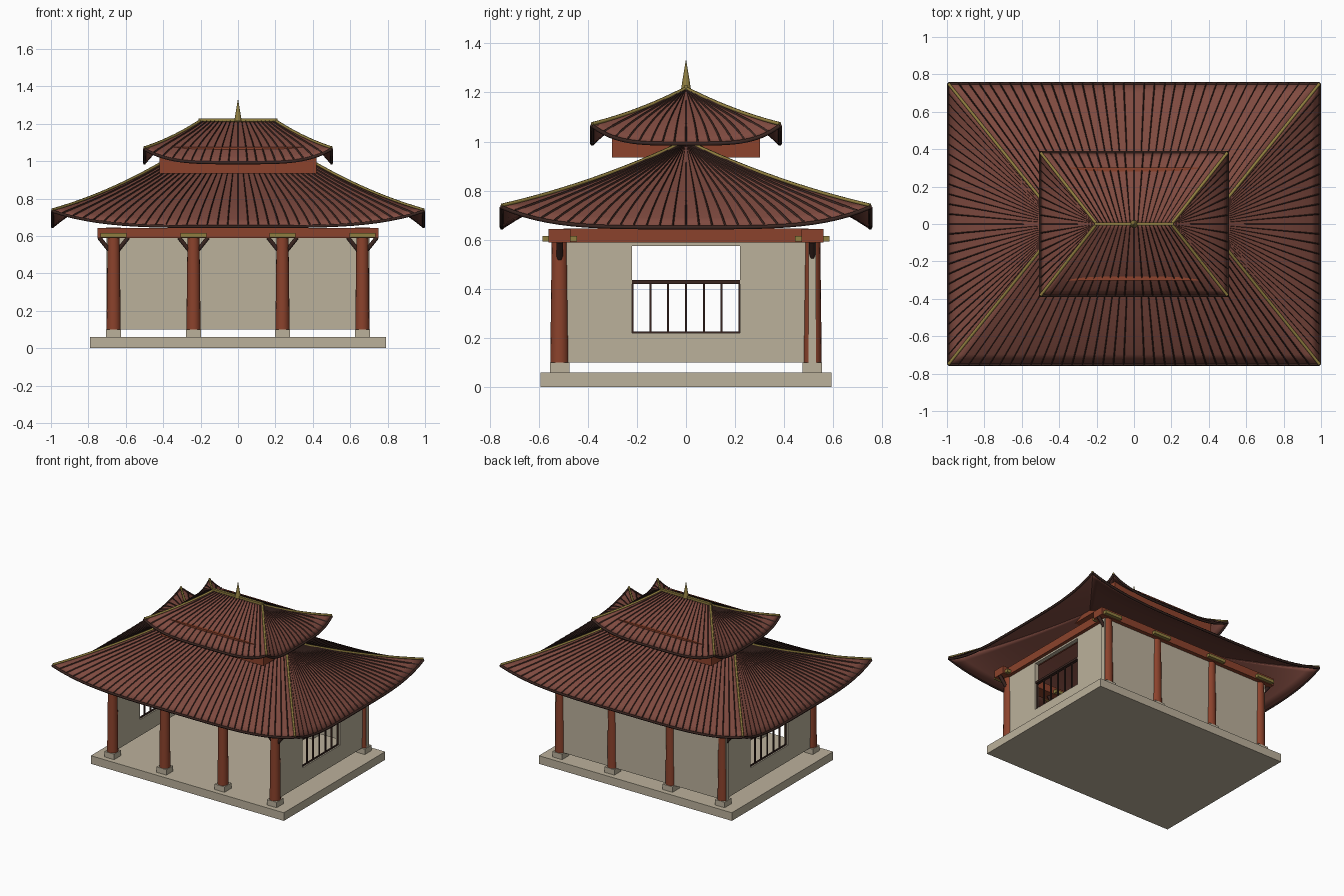
import bpy, bmesh
from math import radians
from mathutils import Vector

cube = bpy.data.objects.get("Cube")
if cube:
    bpy.data.objects.remove(cube)


def material(name, r, g, b):
    m = bpy.data.materials.new(name)
    m.use_nodes = True
    m.diffuse_color = (r, g, b, 1)
    m.node_tree.nodes["Principled BSDF"].inputs["Base Color"].default_value = (r, g, b, 1)
    return m


STONE = material("pale stone", 0.50, 0.44, 0.33)
TILE = material("roof tile", 0.21, 0.068, 0.05)
RED = material("red timber", 0.26, 0.055, 0.025)
DARK = material("dark timber", 0.04, 0.018, 0.014)
GOLD = material("dull gold", 0.28, 0.21, 0.05)


def finish(name, bm, mat):
    me = bpy.data.meshes.new(name)
    bm.to_mesh(me)
    bm.free()
    me.materials.append(mat)
    ob = bpy.data.objects.new(name, me)
    bpy.context.collection.objects.link(ob)
    return ob


def box(name, mat, x, y, z):
    """Box given by its (low, high) range on each axis."""
    bm = bmesh.new()
    bmesh.ops.create_cube(bm, size=1)
    for v in bm.verts:
        for i, (lo, hi) in enumerate((x, y, z)):
            v.co[i] = lo if v.co[i] < 0 else hi
    return finish(name, bm, mat)


def around(c, half):
    return (c - half, c + half)


def cone(name, mat, x, y, z, r_low, r_high, sides=16):
    bm = bmesh.new()
    bmesh.ops.create_cone(bm, cap_ends=True, segments=sides, radius1=r_low,
                          radius2=r_high, depth=z[1] - z[0])
    bmesh.ops.translate(bm, vec=(x, y, sum(z) / 2), verts=bm.verts)
    for f in bm.faces:
        f.smooth = abs(f.normal.z) < 0.9
    return finish(name, bm, mat)


def tube(name, mat, points, radius):
    cu = bpy.data.curves.new(name, 'CURVE')
    cu.dimensions = '3D'
    cu.bevel_depth = radius
    cu.bevel_resolution = 1
    cu.use_fill_caps = True
    sp = cu.splines.new('POLY')
    sp.points.add(len(points) - 1)
    for p, co in zip(sp.points, points):
        p.co = (*co, 1)
    cu.materials.append(mat)
    ob = bpy.data.objects.new(name, cu)
    bpy.context.collection.objects.link(ob)
    return ob


class Roof:
    """Hipped roof with sagging eaves and raised corners."""
    def __init__(self, name, ridge, eave_x, eave_y, top, corner, sag, ribs):
        self.name, self.ridge, self.ex, self.ey = name, ridge, eave_x, eave_y
        self.top, self.drop, self.sag, self.ribs = top, top - corner, sag, ribs

    def point(self, side, s, t):
        """s runs -1..1 across a slope, t runs 0..1 from ridge to eave."""
        z = self.top - self.drop * (1.35 * t - 0.35 * t * t)
        z -= self.sag * t ** 4 * (1 - abs(s) ** 4)
        x = self.ridge + (self.ex - self.ridge) * t
        y = self.ey * t
        if side in ("front", "back"):
            p = Vector((s * x, -y, z))
        else:
            p = Vector((x, s * y, z))
        if side in ("back", "left"):
            p.x, p.y = -p.x, -p.y
        return p

    def build(self):
        for side in ("front", "right", "back", "left"):
            self.slope(side)
            self.rib_set(side)
            steps = [i / 16 - 1 for i in range(33)]
            tube(f"{self.name}_{side}_eave", DARK,
                 [self.point(side, s, 1) - Vector((0, 0, 0.006)) for s in steps], 0.009)
            tube(f"{self.name}_{side}_hip", GOLD,
                 [self.point(side, 1, i / 12) + Vector((0, 0, 0.002)) for i in range(13)], 0.008)
        box(f"{self.name}_ridge", GOLD, around(0, self.ridge + 0.01), around(0, 0.009),
            around(self.top + 0.006, 0.008))

    def slope(self, side):
        bm = bmesh.new()
        cols, rows = 32, 14
        grid = [[bm.verts.new(self.point(side, 2 * i / cols - 1, j / rows))
                 for i in range(cols + 1)] for j in range(rows + 1)]
        for a, b in zip(grid, grid[1:]):
            for i in range(cols):
                bm.faces.new((a[i], b[i], b[i + 1], a[i + 1])).smooth = True
        bmesh.ops.remove_doubles(bm, verts=bm.verts, dist=0.0001)
        ob = finish(f"{self.name}_{side}_slope", bm, TILE)
        mod = ob.modifiers.new("thickness", 'SOLIDIFY')
        mod.thickness = 0.012
        mod.offset = -1

    def rib_set(self, side):
        # thin raised battens fanning out from the ridge
        bm = bmesh.new()
        n = self.ribs[0] if side in ("front", "back") else self.ribs[1]
        reach = (self.point(side, 1, 1) - self.point(side, -1, 1)).length / 2
        rows = 12
        for k in range(1, n):
            s = 2 * k / n - 1
            half = (0.003 + 0.0015 * (s + 1)) / reach
            last = None
            for j in range(rows + 1):
                t = 0.02 + 0.98 * j / rows
                mid = self.point(side, s, t) + Vector((0, 0, 0.007))
                low = [self.point(side, s + d, t) + Vector((0, 0, -0.001)) for d in (-half, half)]
                row = [bm.verts.new(c) for c in (low[0], mid, low[1])]
                if last:
                    for i in range(2):
                        bm.faces.new((last[i], row[i], row[i + 1], last[i + 1]))
                last = row
        finish(f"{self.name}_{side}_ribs", bm, DARK)


# Plinth
box("plinth", STONE, around(0, 0.79), around(0, 0.592), (0, 0.06))

# Columns with feet, gold caps and diagonal braces
COL_X, COL_Y = (-0.665, -0.238, 0.238, 0.665), 0.515
for y, row in ((-COL_Y, "front"), (COL_Y, "back")):
    for i, x in enumerate(COL_X):
        tag = f"{row}_{i + 1}"
        box(f"column_foot_{tag}", STONE, around(x, 0.04), around(y, 0.04), (0.06, 0.1))
        cone(f"column_{tag}", RED, x, y, (0.1, 0.6), 0.038, 0.032)
        box(f"column_cap_{tag}", GOLD, around(x, 0.07), around(y, 0.07), (0.592, 0.615))
        for d in (-1, 1):
            tube(f"brace_{tag}_{'left' if d > 0 else 'right'}", DARK,
                 [(x + d * 0.022, y, 0.522), (x + d * 0.078, y, 0.592)], 0.013)
    box(f"{row}_beam", RED, around(0, 0.75), around(y, 0.045), (0.588, 0.643))

# Back wall, and side walls each with a barred window
box("back_wall", STONE, around(0, 0.703), around(COL_Y, 0.015), (0.1, 0.595))
for sign, side in ((1, "left"), (-1, "right")):
    x = sign * 0.665
    thick = around(x, 0.015)
    box(f"{side}_beam", RED, around(x, 0.04), around(0, 0.5), (0.588, 0.645))
    box(f"{side}_wall_sill", STONE, thick, around(0, 0.22), (0.1, 0.22))
    box(f"{side}_wall_lintel", STONE, thick, around(0, 0.22), (0.575, 0.595))
    for d, end in ((-1, "front"), (1, "back")):
        box(f"{side}_wall_{end}", STONE, thick, around(d * 0.36, 0.14), (0.1, 0.595))
    for k in range(7):
        box(f"{side}_window_bar_{k + 1}", DARK, around(x, 0.005),
            around((k - 3) * 0.0725, 0.004), (0.22, 0.43))
    box(f"{side}_window_rail", DARK, around(x, 0.012), around(0, 0.22), (0.42, 0.435))
    box(f"{side}_window_foot", DARK, around(x, 0.005), around(0, 0.22), (0.219, 0.226))

# Two roofs, the drum between them and the finial
Roof("lower_roof", 0.39, 0.992, 0.75, 1.0, 0.738, 0.082, (36, 28)).build()
box("upper_drum", RED, around(0, 0.42), around(0, 0.302), (0.935, 1.077))
Roof("upper_roof", 0.2, 0.5, 0.382, 1.215, 1.07, 0.073, (20, 16)).build()
cone("finial", GOLD, 0, 0, (1.215, 1.33), 0.02, 0.001, 12)
